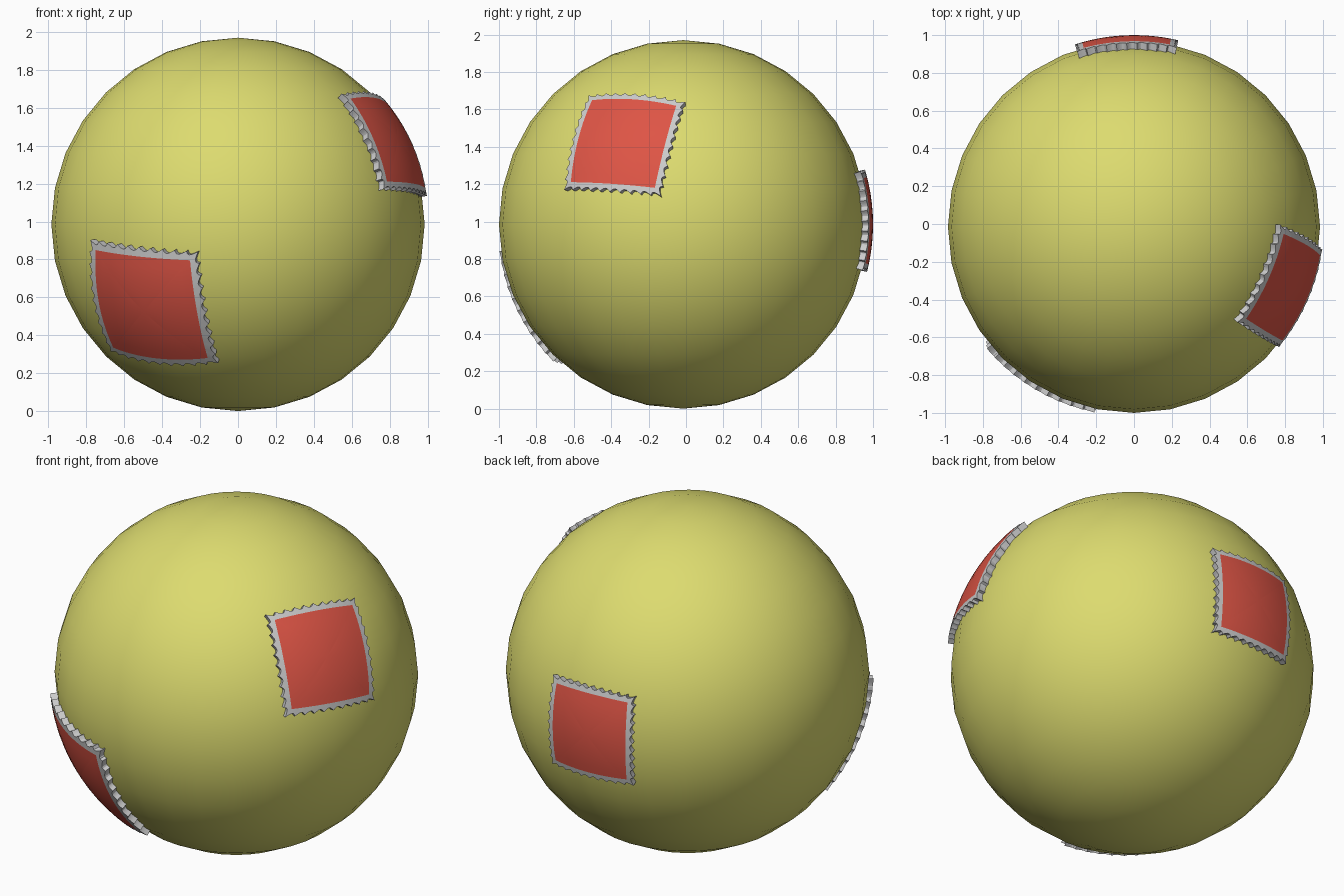
import bpy, math
from mathutils import Vector

if "Cube" in bpy.data.objects:
    bpy.data.objects.remove(bpy.data.objects["Cube"])

R = 0.985
CENTRE = Vector((0, -0.015, R))
TEETH, SUB = 10, 6          # perforations per side, samples per perforation
N = TEETH * SUB


def material(name, rgb):
    m = bpy.data.materials.new(name)
    m.diffuse_color = (*rgb, 1)
    m.use_nodes = True
    m.node_tree.nodes["Principled BSDF"].inputs["Base Color"].default_value = m.diffuse_color
    return m


yellow = material("yellow", (0.72, 0.71, 0.16))
red = material("red", (0.73, 0.09, 0.06))


def outline():
    """Unit square perimeter with a scallop factor for every point."""
    pts = []
    for k in range(4):
        c, s = round(math.cos(k * math.pi / 2)), round(math.sin(k * math.pi / 2))
        for i in range(N):
            x, y = 1, -1 + 2 * i / N
            notch = abs(math.sin(math.pi * i / SUB))
            pts.append((c * x - s * y, s * x + c * y, notch))
    return pts


def loops_object(name, loops, cap, mat=None):
    """Skin consecutive closed loops, finishing with a fan to one point."""
    n = len(loops[0])
    verts = [p for l in loops for p in l] + [cap]
    faces = [(j * n + i, j * n + (i + 1) % n, (j + 1) * n + (i + 1) % n, (j + 1) * n + i)
             for j in range(len(loops) - 1) for i in range(n)]
    b = (len(loops) - 1) * n
    faces += [(b + i, b + (i + 1) % n, len(verts) - 1) for i in range(n)]
    me = bpy.data.meshes.new(name)
    me.from_pydata(verts, [], faces)
    ob = bpy.data.objects.new(name, me)
    bpy.context.collection.objects.link(ob)
    if mat:
        me.materials.append(mat)
    bpy.ops.object.select_all(action='DESELECT')
    ob.select_set(True)
    bpy.context.view_layer.objects.active = ob
    bpy.ops.object.shade_smooth_by_angle(angle=math.radians(25))
    return ob


def stamp(name, normal, up, half):
    n = Vector(normal).normalized()
    right = Vector(up).cross(n).normalized()
    u = n.cross(right)

    def place(x, y, r):
        return CENTRE + (n + right * x * half + u * y * half).normalized() * r

    def ring(scale, r, scallop=0.0):
        return [place(x * (scale - scallop * t), y * (scale - scallop * t), r)
                for x, y, t in outline()]

    top, low = R + 0.03, R - 0.025
    # printed red face
    loops_object(name + "_face", [ring(s, top) for s in (1, .8, .6, .4, .2)],
                 place(0, 0, top), red)
    # grey perforated backing: border, toothed wall and underside
    back = [ring(1, top), ring(1.18, top, 0.075), ring(1.18, low, 0.075)]
    back += [ring(s, low) for s in (.8, .4)]
    loops_object(name + "_backing", back[::1], place(0, 0, low))
    me = bpy.data.objects[name + "_backing"].data
    me.flip_normals()


# ball
bpy.ops.mesh.primitive_uv_sphere_add(segments=32, ring_count=16, radius=R, location=CENTRE)
ball = bpy.context.object
ball.name = "ball"
ball.data.materials.append(yellow)
bpy.ops.object.shade_smooth()

# three curved stamps stuck on the ball
stamp("right_stamp", (3.14, -1.27, 1.71), (-0.39, 0.23, 0.87), 0.258)
stamp("front_stamp", (-1.82, -2.763, -1.68), (-0.18, -0.487, 1.0), 0.313)
stamp("back_stamp", (-0.04, 1.0, 0.02), (0, 0, 1), 0.237)
